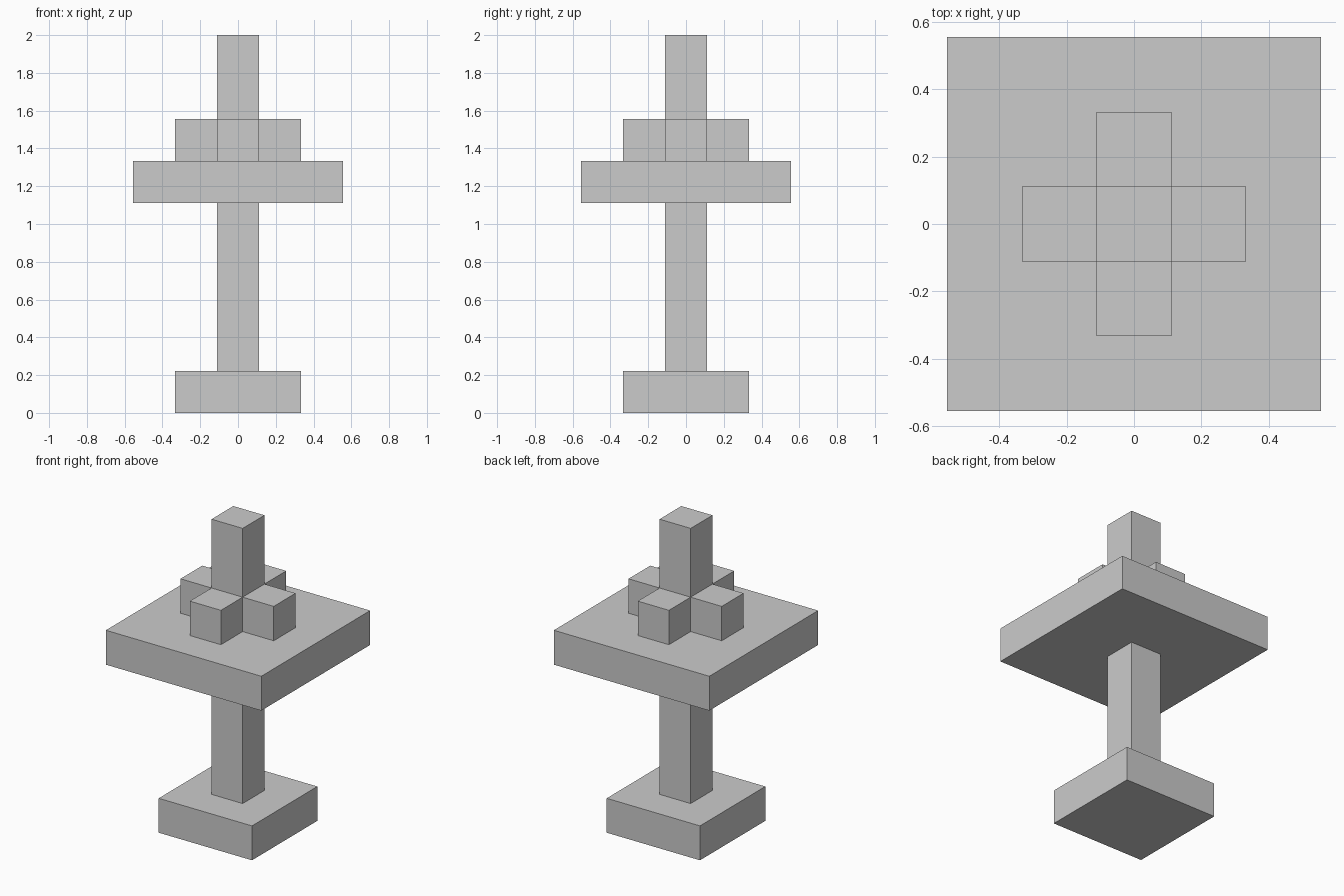
import bpy

cube = bpy.data.objects.get("Cube")
if cube:
    bpy.data.objects.remove(cube, do_unlink=True)

U = 2 / 9  # the model is built on a grid, nine units tall

grey = bpy.data.materials.new("plain_grey")
grey.use_nodes = True
grey.diffuse_color = (0.6, 0.6, 0.6, 1)
grey.node_tree.nodes["Principled BSDF"].inputs["Base Color"].default_value = (0.6, 0.6, 0.6, 1)


def block(name, size, bottom, x=0, y=0):
    """Box sized in grid units, standing at the given height."""
    sx, sy, sz = size
    bpy.ops.mesh.primitive_cube_add(size=1, location=(x * U, y * U, (bottom + sz / 2) * U))
    ob = bpy.context.object
    ob.name = name
    ob.scale = (sx * U, sy * U, sz * U)
    bpy.ops.object.transform_apply(location=False, rotation=False, scale=True)
    ob.data.materials.append(grey)
    return ob


# Foot, lower post, wide slab and upper post, stacked
block("base", (3, 3, 1), 0)
block("lower_post", (1, 1, 4), 1)
block("wide_slab", (5, 5, 1), 5)
block("upper_post", (1, 1, 3), 6)

# Four short arms around the foot of the upper post
for side, x, y in (("left", 1, 0), ("right", -1, 0), ("front", 0, -1), ("back", 0, 1)):
    block(side + "_arm", (1, 1, 1), 6, x, y)
